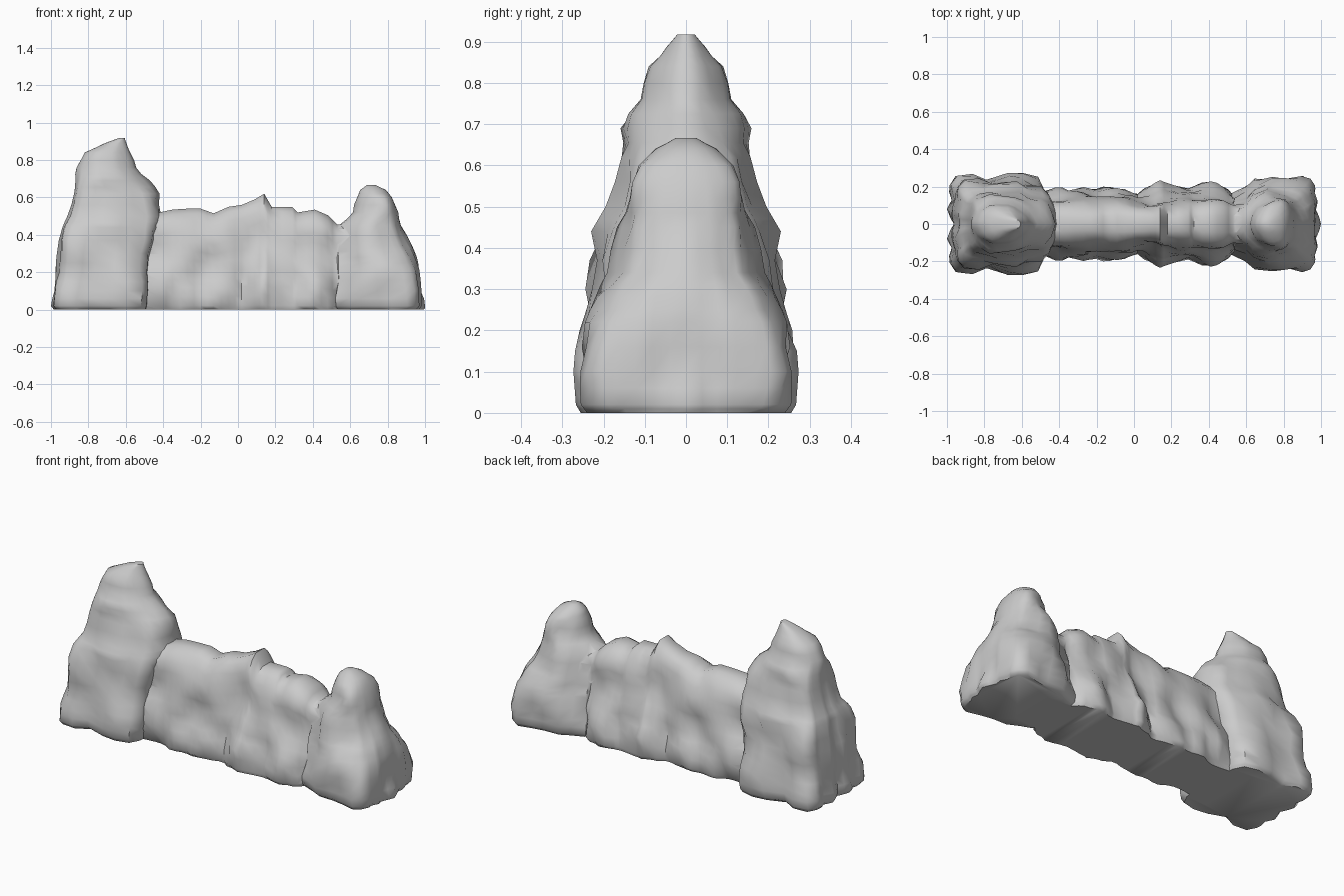
import bpy, bmesh, math
from mathutils import Vector, noise

if "Cube" in bpy.data.objects:
    bpy.data.objects.remove(bpy.data.objects["Cube"])


def lerp_table(table, t):
    """Linear lookup in rows of (key, a, b, ...)."""
    if t <= table[0][0]:
        return table[0][1:]
    for p, q in zip(table, table[1:]):
        if t <= q[0]:
            f = (t - p[0]) / (q[0] - p[0])
            return tuple(a + (b - a) * f for a, b in zip(p[1:], q[1:]))
    return table[-1][1:]


def rough(p, amount, seed):
    """Rocky offset, the same on front and back."""
    q = Vector((p.x * 6, abs(p.y) * 5, p.z * 5 + seed))
    return amount * (noise.noise(q) + 0.4 * noise.noise(q * 2.3) - 0.1)


def loft(name, rings):
    bm = bmesh.new()
    rows = [[bm.verts.new(p) for p in ring] for ring in rings]
    n = len(rows[0])
    for a, b in zip(rows, rows[1:]):
        for i in range(n):
            j = (i + 1) % n
            bm.faces.new((a[i], a[j], b[j], b[i]))
    bm.faces.new(rows[0])
    bm.faces.new(rows[-1])
    bmesh.ops.recalc_face_normals(bm, faces=bm.faces)
    me = bpy.data.meshes.new(name)
    bm.to_mesh(me)
    bm.free()
    ob = bpy.data.objects.new(name, me)
    bpy.context.collection.objects.link(ob)
    return ob


def tower(name, half_plan, levels, seed, inner):
    """Stack of rings: lumpy plan at the foot, rounder toward the peak.
    inner is the x sign of the side that tapers into the wall."""
    plan = half_plan + [(x, -y) for x, y in half_plan[-2:0:-1]]
    xs = [p[0] for p in plan]
    cx, rx = (min(xs) + max(xs)) / 2, (max(xs) - min(xs)) / 2
    ry = max(p[1] for p in plan)
    top = levels[-1][0]
    zs = sorted(set([r[0] for r in levels] + [(a[0] + b[0]) / 2 for a, b in zip(levels, levels[1:])]))
    rings = []
    for z in zs:
        x0, x1, w = lerp_table(levels, z)
        t = min(1, z / top * 1.2)
        ring = []
        for x, y in plan:
            u, v = (x - cx) / rx, y / ry
            a = math.atan2(v, u)
            c, s = math.cos(a), math.sin(a)
            e = 1.7 if u * inner > 0 else 2.6
            k = (abs(c) ** e + abs(s) ** e) ** (-1 / e)
            u, v = u + (c * k - u) * t, v + (s * k - v) * t
            p = Vector(((x0 + x1) / 2 + u * (x1 - x0) / 2, v * w, z))
            d = rough(p, 0.05 * min(1, w / 0.15), seed)
            p.x += d * u * 0.6
            p.y += d * v
            p.y = max(-w - .005, min(w + .005, p.y))
            p.x = max(-1, min(1, p.x))
            ring.append(p)
        rings.append(ring)
    return loft(name, rings)


# Tall tower: rows of z, left x, right x, half depth
tall = tower("rock_wall_with_towers",
             [(-.965, 0), (-.985, .035), (-1, .08), (-.975, .13), (-.99, .175), (-.985, .21), (-.95, .25),
              (-.86, .25), (-.79, .24), (-.68, .265), (-.6, .265), (-.51, .25), (-.47, .2), (-.47, .1), (-.47, 0)],
             [(0, -.985, -.49, .25), (.02, -1, -.48, .262), (.1, -.99, -.47, .268), (.2, -.975, -.46, .26),
              (.3, -.96, -.45, .25), (.44, -.95, -.42, .225), (.5, -.925, -.41, .19), (.62, -.89, -.43, .182),
              (.69, -.88, -.47, .165), (.76, -.87, -.54, .105), (.84, -.82, -.58, .09),
              (.89, -.72, -.595, .055), (.917, -.64, -.605, .025)], 3.1, 1)

# Short tower
short = tower("short_rock_tower",
              [(1, 0), (.985, .04), (.975, .08), (.985, .12), (.965, .16), (.975, .2), (.95, .235), (.9, .25),
               (.82, .25), (.75, .255), (.65, .235), (.6, .18), (.52, .16), (.51, .08), (.51, 0)],
              [(0, .53, .985, .235), (.02, .52, 1, .25), (.1, .51, .99, .255), (.22, .51, .975, .24),
               (.28, .51, .95, .215), (.34, .52, .925, .19), (.45, .53, .865, .165), (.52, .6, .85, .145),
               (.6, .64, .82, .11), (.64, .655, .785, .07), (.667, .69, .735, .025)], 8.7, -1)

# Connecting wall: rows of x, top height, half depth at the foot
wall_rows = [(-.62, .52, .18), (-.42, .52, .165), (-.35, .535, .175), (-.27, .54, .205), (-.2, .54, .185),
             (-.13, .515, .18), (-.05, .55, .175), (.02, .56, .165), (.09, .59, .21), (.14, .62, .23),
             (.18, .55, .22), (.29, .55, .2), (.32, .52, .2), (.41, .535, .205), (.48, .505, .18),
             (.53, .455, .15), (.66, .45, .16)]
section = [(.93, 0), (1, .04), (1, .13), (1, .22), (.97, .3), (.94, .38), (.86, .48), (.8, .57), (.76, .67),
           (.73, .77), (.68, .87), (.5, .95), (.25, 1), (0, 1)]
rings = []
xs = sorted(set([r[0] for r in wall_rows] + [(a[0] + b[0]) / 2 for a, b in zip(wall_rows, wall_rows[1:])]))
for x in xs:
    h, w = lerp_table(wall_rows, x)
    half = []
    for wy, fz in section:
        f = min(1, fz * 1.6)
        depth = w * (1 - f) + .17 * f if fz > .25 else w
        p = Vector((x, wy * depth, fz * h))
        if wy:
            p.y += rough(p, .05, 5.3) * wy
        half.append(p)
    rings.append(half + [Vector((p.x, -p.y, p.z)) for p in half[-2::-1]])
wall = loft("rock_wall", rings)

# Fuse the three rocks into one solid
for part in (wall, short):
    m = tall.modifiers.new("fuse", 'BOOLEAN')
    m.operation, m.object, m.solver = 'UNION', part, 'EXACT'
fused = bpy.data.meshes.new_from_object(
    tall.evaluated_get(bpy.context.evaluated_depsgraph_get()))
tall.modifiers.clear()
tall.data = fused
for part in (wall, short):
    bpy.data.objects.remove(part)

bpy.ops.object.select_all(action='DESELECT')
tall.select_set(True)
bpy.context.view_layer.objects.active = tall
bpy.ops.object.shade_smooth_by_angle(angle=math.radians(50))
